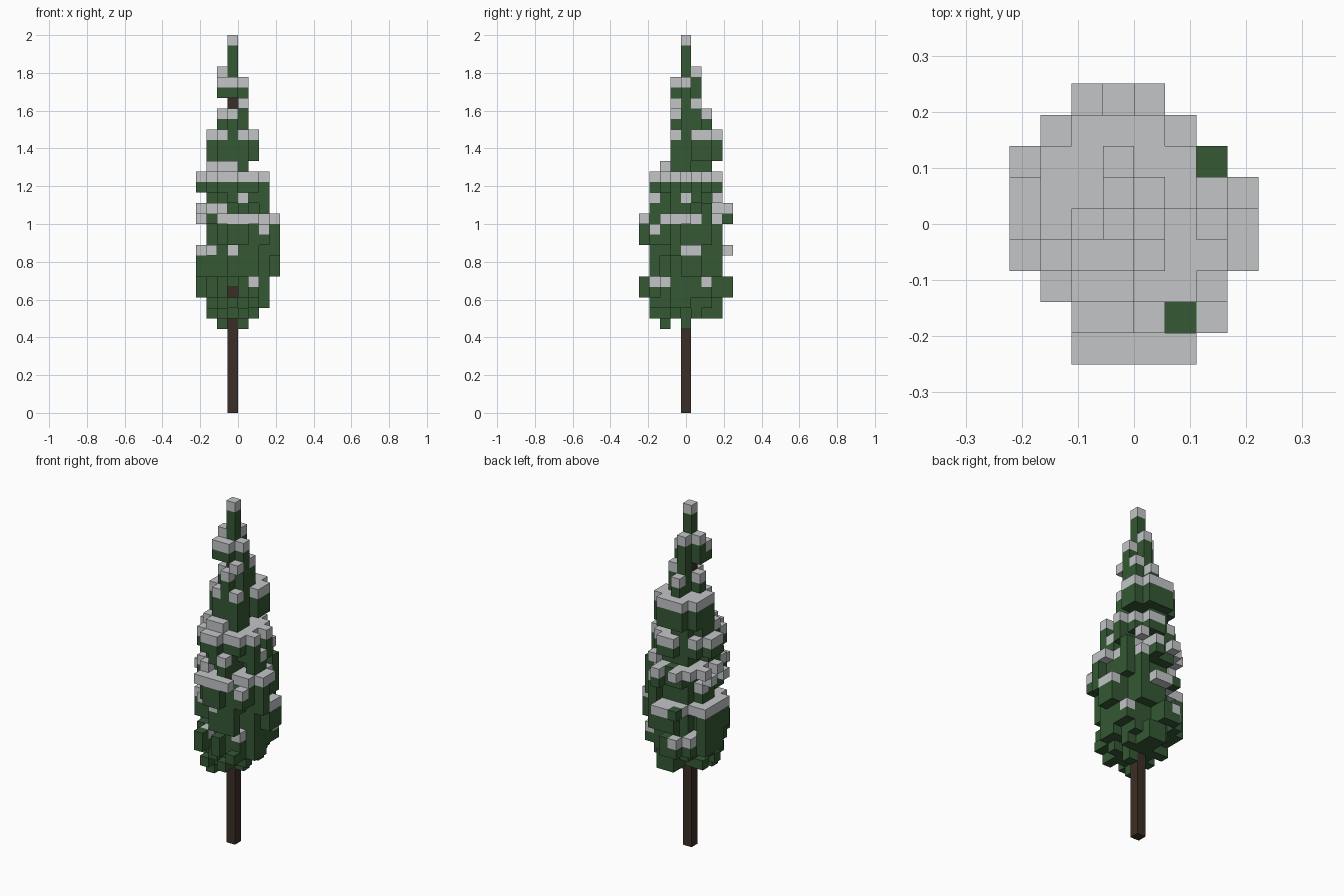
import bpy
import bmesh
import random
from mathutils import Vector

random.seed(7)
if "Cube" in bpy.data.objects:
    bpy.data.objects.remove(bpy.data.objects["Cube"])

LAYERS = 36
BLOCK = 2 / LAYERS
TRUNK = (3, 4)
ORIGIN = Vector((4, 4.5, 0))

# Foliage tiers: first layer, last layer, first and last column, first and last row
TIERS = [
    (9, 9, 1, 5, 1, 7), (10, 10, 1, 6, 1, 7), (11, 12, 0, 6, 0, 8),
    (13, 14, 0, 7, 1, 8), (15, 15, 0, 7, 1, 8), (16, 17, 1, 7, 0, 7),
    (18, 18, 0, 7, 0, 8), (19, 19, 0, 6, 1, 8), (20, 20, 1, 6, 1, 7),
    (21, 22, 0, 6, 1, 7), (23, 23, 1, 4, 2, 6), (24, 26, 1, 5, 3, 7),
    (27, 28, 2, 4, 3, 6), (29, 29, 3, 4, 3, 5), (30, 31, 2, 4, 3, 5),
]
# Widest footprint: first and last column for every row, front to back
FOOTPRINT = ["25", "16", "16", "07", "07", "07", "06", "05", "14"]


def in_footprint(i, j):
    first, last = map(int, FOOTPRINT[j])
    return first <= i <= last


def tier_cells(x0, x1, y0, y1):
    """Ragged ellipse of blocks that still reaches all four of its limits."""
    cx, cy = (x0 + x1) / 2, (y0 + y1) / 2
    rx, ry = (x1 - x0 + 1) / 2, (y1 - y0 + 1) / 2
    cells = set()
    for i in range(x0, x1 + 1):
        for j in range(y0, y1 + 1):
            reach = ((i - cx) / rx) ** 2 + ((j - cy) / ry) ** 2
            drop = 0.6 if reach > 0.75 else 0.3 if reach > 0.42 else 0
            if reach < 0.96 and random.random() >= drop:
                cells.add((i, j))
    wobble = 1 if min(rx, ry) > 2 else 0
    for i in (x0, x1):
        cells.add((i, round(cy) + random.randint(-wobble, wobble)))
    for j in (y0, y1):
        cells.add((round(cx) + random.randint(-wobble, wobble), j))
    return {c for c in cells if in_footprint(*c)}


# Fill the block grid: lowest twigs, tiers, crown and spire
blocks = {(2, 2, 8): "foliage", (4, 4, 8): "foliage"}
for low, high, *limits in TIERS:
    for i, j in tier_cells(*limits):
        for k in range(low, high + 1):
            blocks[i, j, k] = "foliage"
for i, j in ((2, 4), (3, 5)):
    for k in range(30, 33):
        blocks[i, j, k] = "foliage"

# Small gap in the front where the trunk shows
for j in range(TRUNK[1]):
    blocks.pop((TRUNK[0], j, 11), None)
for k in range(LAYERS):
    blocks[(*TRUNK, k)] = "trunk" if k < 30 else "foliage"

# Snow settles on blocks with open air above
for (i, j, k), kind in list(blocks.items()):
    if kind == "foliage" and (i, j, k + 1) not in blocks and k > 10:
        chance = 0.55 if k < 15 else 0.93
        if random.random() < chance or k > 30:
            blocks[i, j, k] = "snow"


def make_material(name, colour):
    mat = bpy.data.materials.new(name)
    mat.use_nodes = True
    mat.diffuse_color = (*colour, 1)
    shader = next(n for n in mat.node_tree.nodes if n.type == "BSDF_PRINCIPLED")
    shader.inputs["Base Color"].default_value = (*colour, 1)
    shader.inputs["Roughness"].default_value = 0.9
    return mat


def build_part(name, kind, mat):
    """Mesh of the outer faces of all blocks of one kind."""
    bm = bmesh.new()
    for cell, what in blocks.items():
        if what != kind:
            continue
        centre = Vector(cell) + Vector((0.5, 0.5, 0.5)) - ORIGIN
        for axis in range(3):
            for sign in (-1, 1):
                normal = Vector((0, 0, 0))
                normal[axis] = sign
                if tuple(int(c + n) for c, n in zip(cell, normal)) in blocks:
                    continue
                u = Vector((0, 0, 0))
                u[(axis + 1) % 3] = 0.5
                v = normal.cross(u)
                middle = centre + normal / 2
                corners = (-u - v, u - v, u + v, v - u)
                bm.faces.new([bm.verts.new((middle + c) * BLOCK) for c in corners])
    bmesh.ops.remove_doubles(bm, verts=bm.verts, dist=BLOCK / 100)
    mesh = bpy.data.meshes.new(name)
    bm.to_mesh(mesh)
    bm.free()
    mesh.materials.append(mat)
    obj = bpy.data.objects.new(name, mesh)
    bpy.context.collection.objects.link(obj)


build_part("trunk", "trunk", make_material("bark brown", (0.045, 0.028, 0.019)))
build_part("foliage", "foliage", make_material("needle green", (0.035, 0.098, 0.035)))
build_part("snow_caps", "snow", make_material("snow grey", (0.54, 0.56, 0.565)))
